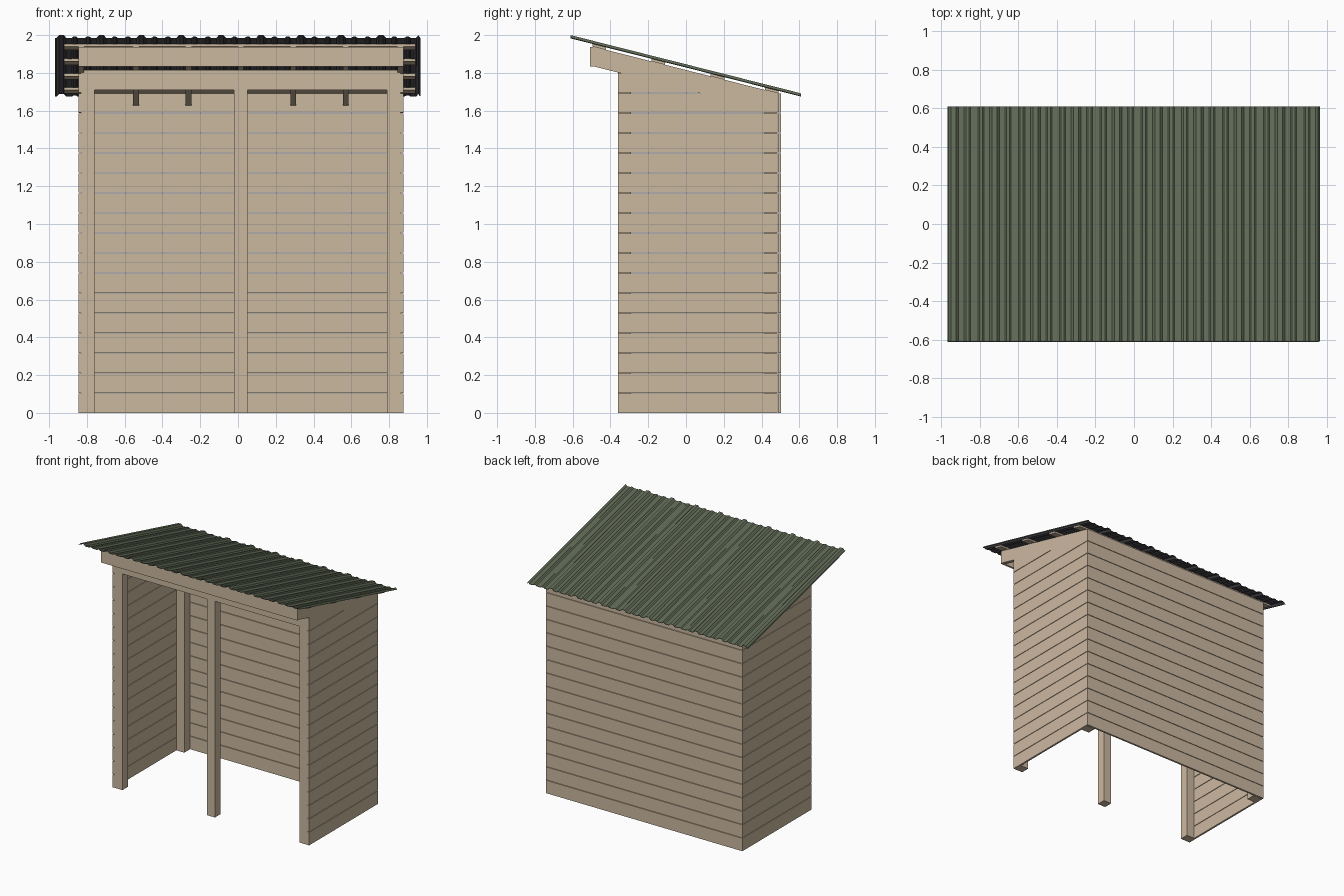
import bpy, bmesh
from mathutils import Vector

if "Cube" in bpy.data.objects:
    bpy.data.objects.remove(bpy.data.objects["Cube"])


def material(name, rgb):
    m = bpy.data.materials.new(name)
    m.diffuse_color = (*rgb, 1)
    m.use_nodes = True
    m.node_tree.nodes["Principled BSDF"].inputs["Base Color"].default_value = m.diffuse_color
    return m


wood = material("wood", (0.60, 0.48, 0.35))
green = material("green_metal", (0.115, 0.14, 0.09))
grey = material("grey_metal", (0.10, 0.10, 0.115))

CX = 0.015            # middle of the walls
HALF = 0.86           # outer face of side cladding from CX
SLOPE = 0.2525
PITCH = 0.106         # cladding course height
GAP = 0.004


def prism(name, profile, x0, x1, mat=wood):
    """Extrude a (y, z) outline along x."""
    bm = bmesh.new()
    face = bm.faces.new([bm.verts.new((x0, y, z)) for y, z in profile])
    ext = bmesh.ops.extrude_face_region(bm, geom=[face])
    verts = [g for g in ext["geom"] if isinstance(g, bmesh.types.BMVert)]
    bmesh.ops.translate(bm, verts=verts, vec=Vector((x1 - x0, 0, 0)))
    bmesh.ops.recalc_face_normals(bm, faces=bm.faces)
    me = bpy.data.meshes.new(name)
    bm.to_mesh(me)
    bm.free()
    me.materials.append(mat)
    ob = bpy.data.objects.new(name, me)
    bpy.context.collection.objects.link(ob)
    return ob


def box(name, x0, x1, y0, y1, z0, z1):
    return prism(name, [(y0, z0), (y1, z0), (y1, z1), (y0, z1)], x0, x1)


def sloped(name, x0, x1, y0, y1, low, high):
    """Bar following the roof slope; low and high are heights at y = 0."""
    return prism(name, [(y0, low - SLOPE * y0), (y1, low - SLOPE * y1),
                        (y1, high - SLOPE * y1), (y0, high - SLOPE * y0)], x0, x1)


# Posts: three in front, two at the back corners
post_x = HALF - 0.015 - 0.035
for dx in (-post_x, 0, post_x):
    box("front_post", CX + dx - 0.035, CX + dx + 0.035, -0.36, -0.29, 0, 1.71)
for dx in (-post_x, post_x):
    box("back_post", CX + dx - 0.035, CX + dx + 0.035, 0.415, 0.485, 0, 1.60)

# Header over the front posts and the fascia under the eaves
box("front_header", CX - 0.845, CX + 0.845, -0.36, -0.29, 1.71, 1.815)
box("fascia", CX - HALF, CX + HALF, -0.508, -0.493, 1.835, 1.938)

# Cladding on the back wall
for i in range(16):
    z = i * PITCH
    top = 1.69 if i == 15 else z + PITCH - GAP
    box("back_board", CX - HALF, CX + HALF, 0.487, 0.502, z, top)

# Cladding on the side walls, cut along the underside of the end rafters
SIDE_TOP = 1.711


def cut_y(z):
    return max(-0.355, min(0.485, (SIDE_TOP - z) / SLOPE))


for s in (-1, 1):
    xa, xb = sorted((CX + s * HALF, CX + s * (HALF - 0.015)))
    for i in range(17):
        z = i * PITCH
        top = min(z + PITCH - GAP, 1.798)
        prism("side_board", [(-0.36, z), (cut_y(z), z), (cut_y(top), top), (-0.36, top)], xa, xb)
    # Deep end rafter, flush with the cladding
    xa, xb = sorted((CX + s * HALF, CX + s * (HALF - 0.03)))
    sloped("end_rafter", xa, xb, -0.493, 0.485, SIDE_TOP, 1.815)

# Inner rafters
for k in (-2, -1, 1, 2, 0):
    x = CX + k * 0.2775
    sloped("rafter", x - 0.015, x + 0.015, -0.493, 0.485, 1.75, 1.815)

# Battens carrying the roof sheet
for y in (-0.46, -0.147, 0.167, 0.455):
    sloped("roof_batten", -0.92, 0.94, y - 0.036, y + 0.036, 1.815, 1.829)

# Ribbed roof sheet: tall ribs with two low ribs between them
X0, X1, BASE = -0.968, 0.965, 1.8315
pts = [(X0, 0.0)]
STEP = 0.2115
for i in range(10):
    c = -0.935 + i * STEP
    for off, hb, ht, h in ((0, 0.026, 0.013, 0.014), (STEP / 3, 0.016, 0.008, 0.006),
                           (2 * STEP / 3, 0.016, 0.008, 0.006)):
        for dx, dz in ((-hb, 0), (-ht, h), (ht, h), (hb, 0)):
            if X0 < c + off + dx < X1:
                pts.append((c + off + dx, dz))
pts.append((X1, 0.0))
bm = bmesh.new()
rows = [[bm.verts.new((x, y, BASE + dz - SLOPE * y)) for x, dz in pts] for y in (-0.61, 0.61)]
for i in range(len(pts) - 1):
    bm.faces.new((rows[0][i], rows[0][i + 1], rows[1][i + 1], rows[1][i]))
me = bpy.data.meshes.new("roof_sheet")
bm.to_mesh(me)
bm.free()
me.materials.append(green)
me.materials.append(grey)
roof = bpy.data.objects.new("roof_sheet", me)
bpy.context.collection.objects.link(roof)
solid = roof.modifiers.new("thickness", "SOLIDIFY")
solid.thickness = 0.003
solid.offset = -1
solid.material_offset = 1
solid.material_offset_rim = 1
